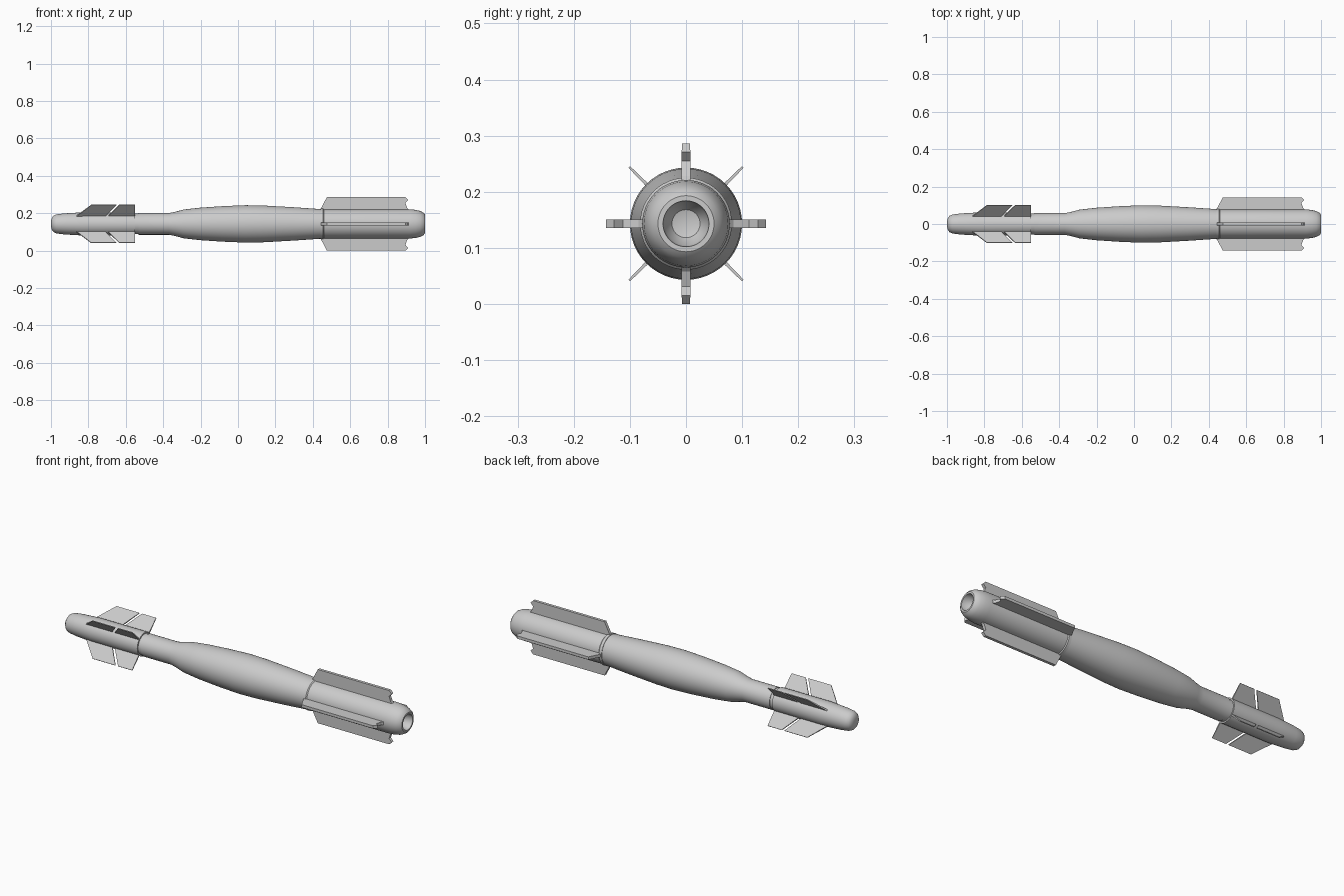
import bpy, bmesh, math
from mathutils import Matrix, Vector

AXIS_Z = 0.143
if "Cube" in bpy.data.objects:
    bpy.data.objects.remove(bpy.data.objects["Cube"])

grey = bpy.data.materials.new("light_grey")
grey.use_nodes = True
colour = (0.6, 0.6, 0.6, 1)
grey.diffuse_color = colour
grey.node_tree.nodes["Principled BSDF"].inputs["Base Color"].default_value = colour


def finish(name, bm, smooth_angle):
    bmesh.ops.recalc_face_normals(bm, faces=bm.faces)
    mesh = bpy.data.meshes.new(name)
    bm.to_mesh(mesh)
    bm.free()
    mesh.materials.append(grey)
    obj = bpy.data.objects.new(name, mesh)
    obj.location.z = AXIS_Z
    bpy.context.collection.objects.link(obj)
    bpy.ops.object.select_all(action='DESELECT')
    obj.select_set(True)
    bpy.context.view_layer.objects.active = obj
    bpy.ops.object.shade_smooth_by_angle(angle=math.radians(smooth_angle))
    return obj


def lathe(name, profile, steps=48):
    """Revolve (x, radius) points round the long axis."""
    bm = bmesh.new()
    verts = [bm.verts.new((x, 0, r)) for x, r in profile]
    edges = [bm.edges.new(pair) for pair in zip(verts, verts[1:])]
    bmesh.ops.spin(bm, geom=verts + edges, cent=(0, 0, 0), axis=(1, 0, 0),
                   angle=math.tau, steps=steps)
    bmesh.ops.remove_doubles(bm, verts=bm.verts, dist=0.0002)
    return finish(name, bm, 35)


def fin(name, outline, root, tip, angle):
    """Radial plate from an (x, radius) outline, tapering from root to tip."""
    bm = bmesh.new()
    r_min = min(r for x, r in outline)
    r_max = max(r for x, r in outline)
    sides = []
    for s in (-0.5, 0.5):
        sides.append([bm.verts.new((x, s * (root + (tip - root) * (r - r_min) / (r_max - r_min)), r))
                      for x, r in outline])
        bm.faces.new(sides[-1])
    a, b = sides
    for i in range(len(a)):
        j = (i + 1) % len(a)
        bm.faces.new((a[i], a[j], b[j], b[i]))
    bmesh.ops.rotate(bm, verts=bm.verts, cent=Vector(),
                     matrix=Matrix.Rotation(math.radians(angle), 3, 'X'))
    return finish(name, bm, 20)


# Rounded nose section and its collar
lathe("nose_section", [(-1, 0), (-0.999, 0.018), (-0.995, 0.033), (-0.986, 0.044),
                       (-0.97, 0.051), (-0.93, 0.056), (-0.83, 0.062),
                       (-0.55, 0.062), (-0.55, 0)])
lathe("nose_collar", [(-0.555, 0), (-0.555, 0.055), (-0.532, 0.055), (-0.532, 0)])

# Neck and swollen body
lathe("main_body", [(-0.532, 0), (-0.532, 0.058), (-0.37, 0.058), (-0.335, 0.065),
                    (-0.29, 0.077), (-0.2, 0.087), (-0.08, 0.095), (0.04, 0.1),
                    (0.14, 0.098), (0.3, 0.089), (0.445, 0.079), (0.445, 0)])

# Tail tube with rounded end and hollow cup
lathe("tail_section", [(0.44, 0), (0.44, 0.082), (0.455, 0.082), (0.46, 0.078),
                       (0.92, 0.078), (0.95, 0.075), (0.975, 0.069), (0.992, 0.06),
                       (1, 0.05), (1, 0.041), (0.975, 0.038), (0.955, 0.025), (0.948, 0)])

# Four pairs of slotted nose fins on the diagonals
front_plate = [(-0.87, 0.052), (-0.785, 0.143), (-0.65, 0.143), (-0.715, 0.052)]
rear_plate = [(-0.7, 0.052), (-0.635, 0.143), (-0.552, 0.143), (-0.552, 0.052)]
# Four broad tail fins with a notched trailing corner
tail_plate = [(0.445, 0.065), (0.445, 0.085), (0.475, 0.143), (0.895, 0.143),
              (0.91, 0.128), (0.895, 0.112), (0.905, 0.085), (0.925, 0.065)]
for i in range(4):
    turn = 90 * i
    fin(f"nose_fin_front_{i + 1}", front_plate, 0.008, 0.004, turn + 45)
    fin(f"nose_fin_rear_{i + 1}", rear_plate, 0.008, 0.004, turn + 45)
    fin(f"tail_fin_{i + 1}", tail_plate, 0.016, 0.015, turn)
